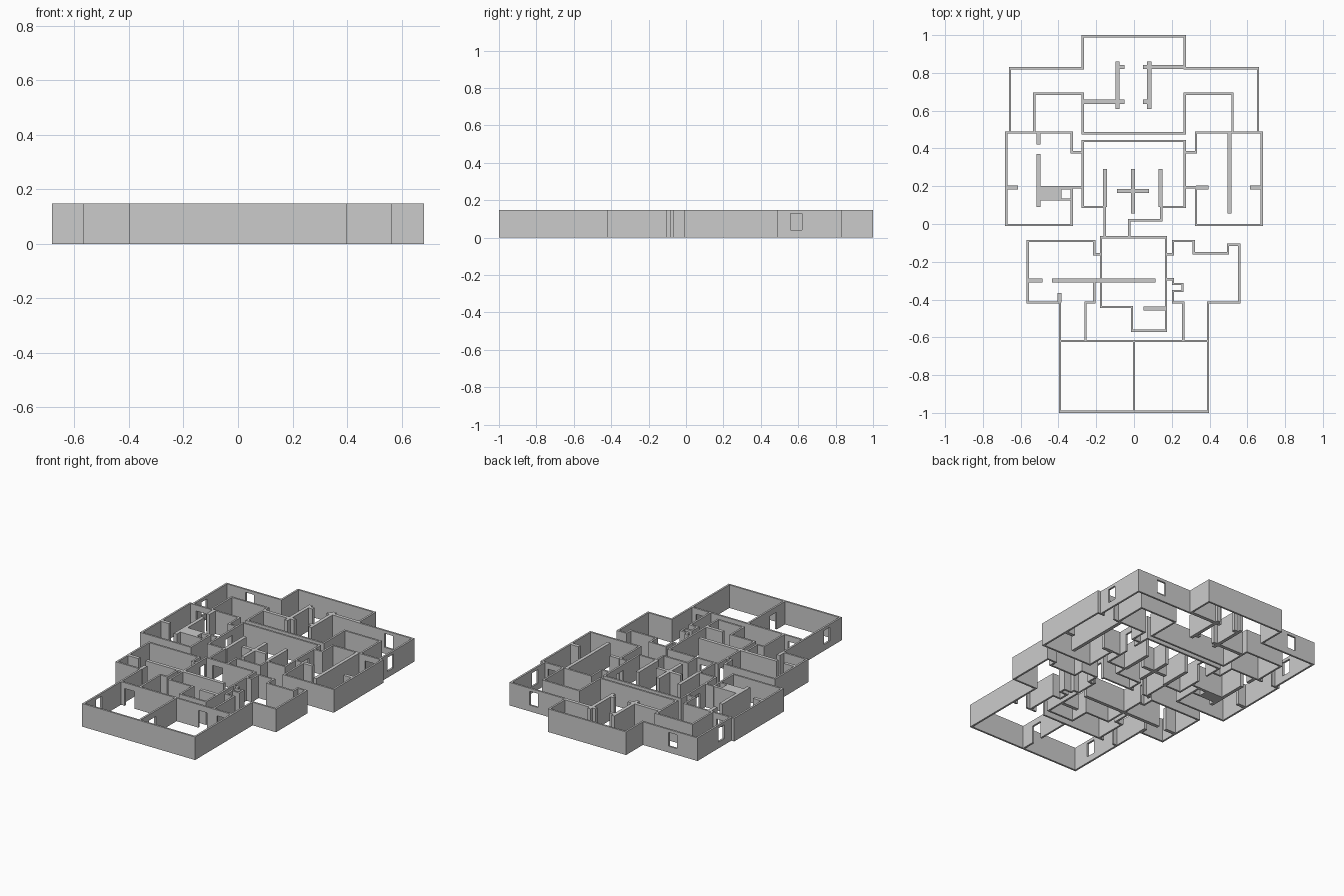
import bpy, bmesh

H = 0.147          # wall height
THIN, THICK = 0.012, 0.022

# openings: x, y, half width, sill height, head height
OPENINGS = []
for s in (-1, 1):
    OPENINGS += [
        (s * 0.657, 0.59, 0.03, 0.04, 0.128),   # side windows
        (s * 0.49, 0.825, 0.03, 0.04, 0.128),   # rear windows
        (s * 0.595, 0.485, 0.035, 0, 0.11),     # wing doors
        (s * 0.27, 0.29, 0.035, 0, 0.11),       # corridor doors
        (s * 0.172, -0.115, 0.03, 0, 0.11),     # hall doors
        (s * 0.325, -0.62, 0.035, 0, 0.11),     # front room doors
    ]
OPENINGS += [(-0.395, -0.85, 0.03, 0.04, 0.128), (0, -0.87, 0.035, 0, 0.11),
             (-0.09, -0.07, 0.035, 0, 0.11), (0.19, -0.62, 0.03, 0, 0.11)]


def box(bm, x0, y0, z0, x1, y1, z1):
    if min(x1 - x0, y1 - y0, z1 - z0) < 1e-5:
        return
    r = bmesh.ops.create_cube(bm, size=1)
    for v in r['verts']:
        v.co.x = x1 if v.co.x > 0 else x0
        v.co.y = y1 if v.co.y > 0 else y0
        v.co.z = z1 if v.co.z > 0 else z0


def segment(bm, p, q, t, ext):
    """Straight wall split around its doors and windows."""
    ax = 0 if abs(p[0] - q[0]) > abs(p[1] - q[1]) else 1
    a, b = sorted((p[ax], q[ax]))
    c = p[1 - ax]
    a, b = a - ext, b + ext

    def piece(u0, u1, z0, z1):
        if ax == 0:
            box(bm, u0, c - t / 2, z0, u1, c + t / 2, z1)
        else:
            box(bm, c - t / 2, u0, z0, c + t / 2, u1, z1)

    hits = sorted((o[ax], o[2], o[3], o[4]) for o in OPENINGS
                  if abs(o[1 - ax] - c) < 0.008 and a < o[ax] - o[2] and o[ax] + o[2] < b)
    for u, h, z0, z1 in hits:
        piece(a, u - h, 0, H)
        piece(u - h, u + h, 0, z0)
        piece(u - h, u + h, z1, H)
        a = u + h
    piece(a, b, 0, H)


def walls(name, paths, strips=(), blocks=()):
    bm = bmesh.new()
    for path in paths:
        for p, q in zip(path, path[1:]):
            segment(bm, p, q, THIN, THIN / 2)
    for x0, y0, x1, y1 in strips:
        segment(bm, (x0, y0), (x1, y1), THICK, 0)
    for x0, y0, x1, y1 in blocks:
        box(bm, x0, y0, 0, x1, y1, H)
    me = bpy.data.meshes.new(name)
    bm.to_mesh(me)
    bm.free()
    bpy.context.collection.objects.link(bpy.data.objects.new(name, me))


# rear wing with wrap-around corridor
walls("rear_wing_walls", [
    [(-.657, .485), (-.657, .825), (-.272, .825), (-.272, .994), (.268, .994),
     (.268, .825), (.657, .825), (.657, .485)],
    [(-.528, .485), (-.528, .69), (-.272, .69), (-.272, .48), (.268, .48),
     (.268, .69), (.522, .69), (.522, .485)]],
    [(-.088, .61, -.088, .86), (.081, .61, .081, .86),
     (-.272, .647, -.05, .647), (.048, .647, .081, .647),
     (-.088, .832, -.05, .832), (.048, .832, .268, .832)])

# left room
walls("left_room_walls", [
    [(-.272, .38), (-.33, .38), (-.33, .485), (-.677, .485), (-.677, -.005),
     (-.33, -.005), (-.33, .13), (-.385, .13)],
    [(-.33, .13), (-.33, .195), (-.272, .195)]],
    [(-.505, .09, -.505, .37), (-.505, .42, -.505, .485), (-.677, .193, -.615, .193)],
    [(-.505, .125, -.385, .2), (-.385, .182, -.33, .2)])

# right room
walls("right_room_walls", [
    [(.268, .38), (.328, .38), (.328, .485), (.677, .485), (.677, -.005),
     (.328, -.005), (.328, .195), (.268, .195)]],
    [(.505, .055, .505, .485), (.328, .193, .395, .193), (.615, .193, .677, .193)])

# centre room and hallway
walls("centre_room_walls", [
    [(-.155, -.07), (-.155, .09), (-.272, .09), (-.272, .44), (.268, .44),
     (.268, .09), (.144, .09), (.144, .02), (-.025, .02), (-.025, -.07)]],
    [(-.153, .09, -.153, .29), (.14, .09, .14, .29),
     (-.005, .055, -.005, .29), (-.09, .175, .08, .175)])

# front hall
walls("front_hall_walls", [
    [(-.175, -.07), (.17, -.07), (.17, -.565), (-.01, -.565), (-.01, -.44),
     (-.175, -.44), (-.175, -.07)]],
    [(-.435, -.3, .115, -.3), (.05, -.448, .17, -.448)])

# front left rooms
walls("front_left_walls", [
    [(-.175, -.16), (-.21, -.16), (-.21, -.09), (-.563, -.09), (-.563, -.415),
     (-.392, -.415)],
    [(-.21, -.305), (-.21, -.415), (-.257, -.415), (-.257, -.62)]],
    [(-.563, -.3, -.485, -.3), (-.395, -.415, -.395, -.365)])

# front right rooms
walls("front_right_walls", [
    [(.17, -.16), (.207, -.16), (.207, -.09), (.316, -.09), (.316, -.155),
     (.498, -.155), (.498, -.11), (.557, -.11), (.557, -.415), (.392, -.415)],
    [(.17, -.293), (.207, -.293), (.207, -.318), (.257, -.318), (.257, -.355),
     (.207, -.355), (.207, -.415), (.261, -.415), (.261, -.62)]])

# twin front bays
walls("front_bay_walls", [
    [(-.392, -.415), (-.392, -.994), (.392, -.994), (.392, -.415)],
    [(-.392, -.62), (.392, -.62)], [(0, -.62), (0, -.994)]])
